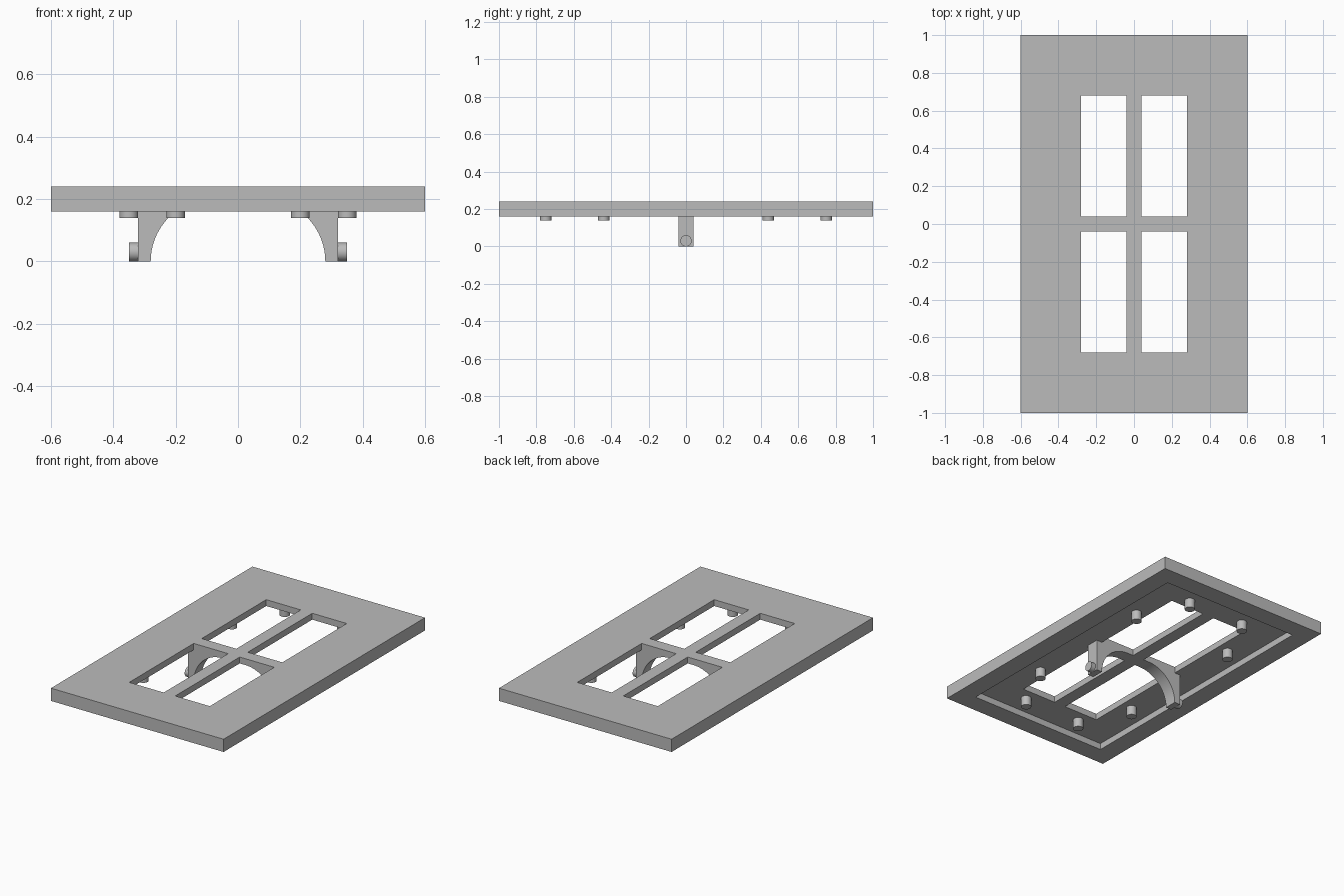
import bpy, bmesh, math
from mathutils import Matrix, Vector

cube = bpy.data.objects.get("Cube")
if cube:
    bpy.data.objects.remove(cube, do_unlink=True)

grey = bpy.data.materials.new("light_grey")
grey.use_nodes = True
colour = (0.5, 0.5, 0.5, 1)
grey.diffuse_color = colour
grey.node_tree.nodes["Principled BSDF"].inputs["Base Color"].default_value = colour

TOP, CEILING, UNDERSIDE = 0.24, 0.20, 0.16


def finish(bm, name, smooth=False):
    bmesh.ops.recalc_face_normals(bm, faces=bm.faces)
    mesh = bpy.data.meshes.new(name)
    bm.to_mesh(mesh)
    bm.free()
    mesh.materials.append(grey)
    obj = bpy.data.objects.new(name, mesh)
    bpy.context.collection.objects.link(obj)
    if smooth:
        bpy.ops.object.select_all(action="DESELECT")
        obj.select_set(True)
        bpy.context.view_layer.objects.active = obj
        bpy.ops.object.shade_smooth_by_angle(angle=math.radians(35))
    return obj


def extrude(bm, faces, offset):
    result = bmesh.ops.extrude_face_region(bm, geom=faces)["geom"]
    verts = [g for g in result if isinstance(g, bmesh.types.BMVert)]
    bmesh.ops.translate(bm, verts=verts, vec=offset)
    return [g for g in result if isinstance(g, bmesh.types.BMFace)]


def cylinder(name, centre, radius, length, axis="Z"):
    bm = bmesh.new()
    turn = Matrix.Rotation(math.pi / 2, 4, "Y") if axis == "X" else Matrix()
    bmesh.ops.create_cone(bm, cap_ends=True, segments=32, radius1=radius, radius2=radius,
                          depth=length, matrix=Matrix.Translation(centre) @ turn)
    return finish(bm, name, True)


# Plate with four openings and a shallow recess inside the lower rim
def mirrored(values):
    return [-v for v in reversed(values)] + values


xs = mirrored([0.04, 0.28, 0.48, 0.6])
ys = mirrored([0.04, 0.68, 0.88, 1.0])
bm = bmesh.new()
grid = [[bm.verts.new((x, y, TOP)) for y in ys] for x in xs]
for i in range(len(xs) - 1):
    for j in range(len(ys) - 1):
        if i in (2, 4) and j in (2, 4):
            continue
        bm.faces.new((grid[i][j], grid[i + 1][j], grid[i + 1][j + 1], grid[i][j + 1]))
lower = extrude(bm, bm.faces[:], Vector((0, 0, CEILING - TOP)))
rim = []
for f in lower:
    c = f.calc_center_median()
    if abs(c.x) > 0.48 or abs(c.y) > 0.88:
        rim.append(f)
extrude(bm, rim, Vector((0, 0, UNDERSIDE - CEILING)))
finish(bm, "plate")

for side, label in ((1, "left"), (-1, "right")):
    # Curved bracket leg under the cross bar
    bm = bmesh.new()
    arc = [math.radians(90 * k / 24) for k in range(25)]
    profile = [(0.32, CEILING), (0.32, 0)]
    profile += [(0.08 + 0.2 * math.cos(a), 0.2 * math.sin(a)) for a in arc]
    face = bm.faces.new([bm.verts.new((side * x, -0.04, z)) for x, z in profile])
    extrude(bm, [face], Vector((0, 0.08, 0)))
    finish(bm, label + "_bracket", True)

    # Axle stub on the outside of the leg
    cylinder(label + "_axle_stub", (side * 0.335, 0, 0.03), 0.03, 0.03, "X")

    # Pins hanging from the recess
    for end, place in ((-1, "front"), (1, "back")):
        for x, y, kind in ((0.2, 0.75, "end"), (0.35, 0.44, "side")):
            cylinder(f"{place}_{label}_{kind}_pin", (side * x, end * y, 0.17), 0.03, 0.06)
